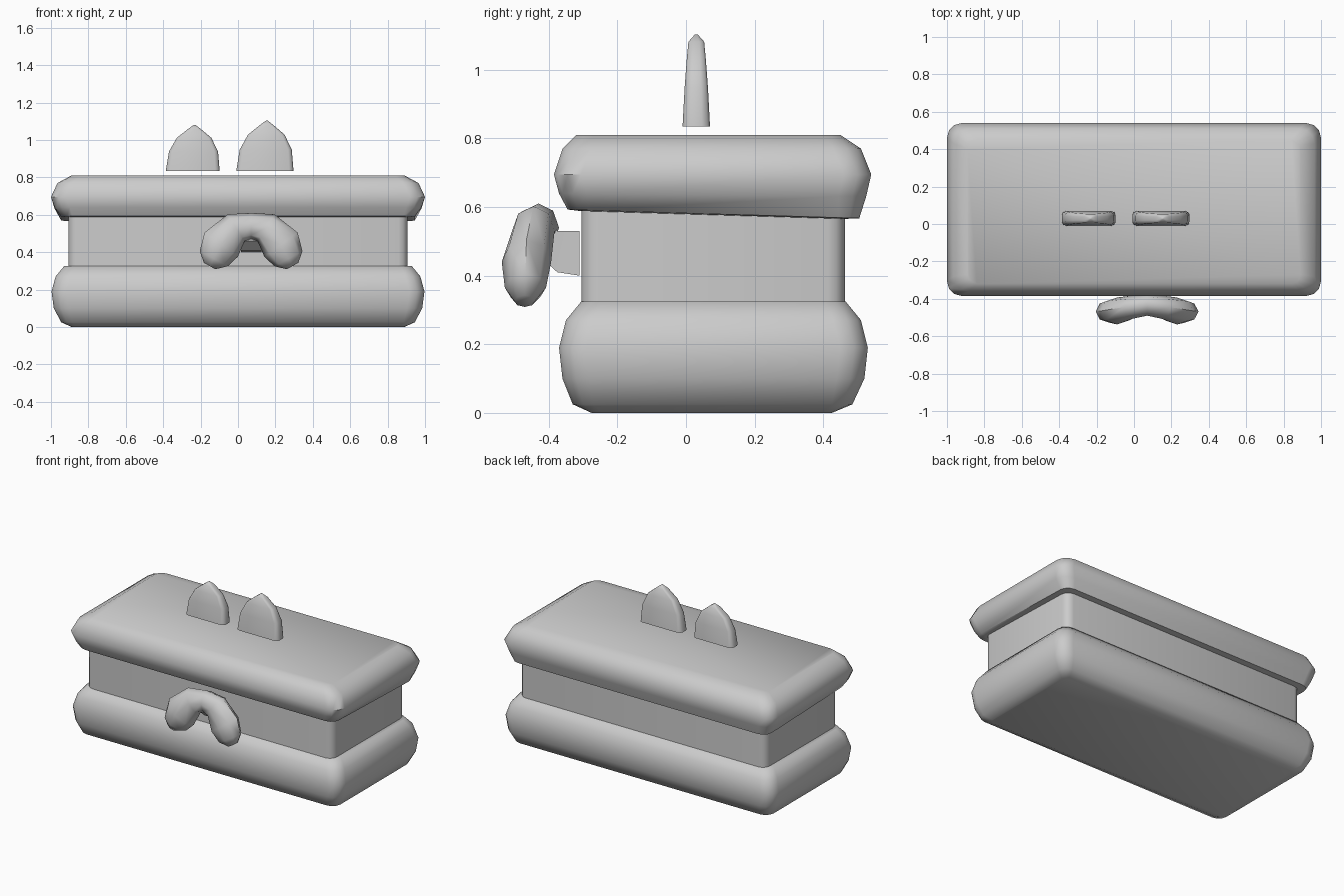
import bpy, bmesh, math
from mathutils import Vector

if "Cube" in bpy.data.objects:
    bpy.data.objects.remove(bpy.data.objects["Cube"])


def skin(name, rings, angle=40):
    """Join equal-length rings of points into a capped solid."""
    bm = bmesh.new()
    loops = [[bm.verts.new(p) for p in r] for r in rings]
    n = len(loops[0])
    for a, b in zip(loops, loops[1:]):
        for i in range(n):
            j = (i + 1) % n
            bm.faces.new((a[i], a[j], b[j], b[i]))
    bm.faces.new(loops[0][::-1])
    bm.faces.new(loops[-1])
    bmesh.ops.recalc_face_normals(bm, faces=bm.faces[:])
    me = bpy.data.meshes.new(name)
    bm.to_mesh(me)
    bm.free()
    ob = bpy.data.objects.new(name, me)
    bpy.context.collection.objects.link(ob)
    bpy.ops.object.select_all(action='DESELECT')
    ob.select_set(True)
    bpy.context.view_layer.objects.active = ob
    bpy.ops.object.shade_smooth_by_angle(angle=math.radians(angle))
    return ob


def round_rect(hx, y0, y1, z, r, slope=0.0, seg=3, cx=0.0):
    """Rounded rectangle at height z, tilted by slope along y."""
    pts = []
    cy, hy = (y0 + y1) / 2, (y1 - y0) / 2
    for k, (sx, sy) in enumerate(((1, 1), (-1, 1), (-1, -1), (1, -1))):
        for i in range(seg + 1):
            a = math.pi / 2 * (k + i / seg)
            y = cy + sy * (hy - r) + r * math.sin(a)
            pts.append((cx + sx * (hx - r) + r * math.cos(a), y, z + slope * (y - cy)))
    return pts


# Rounded slabs: half width, front y, back y, z, corner radius, slope
skin("lower_slab", [round_rect(*s) for s in (
    (0.89, -0.275, 0.425, 0.0, 0.03),
    (0.945, -0.33, 0.485, 0.025, 0.06),
    (0.985, -0.36, 0.52, 0.10, 0.08),
    (0.997, -0.37, 0.53, 0.19, 0.08),
    (0.975, -0.35, 0.51, 0.27, 0.08),
    (0.93, -0.305, 0.465, 0.325, 0.06))], 50)
skin("upper_slab", [round_rect(*s) for s in (
    (0.915, -0.31, 0.465, 0.577, 0.04, -0.03),
    (0.945, -0.345, 0.505, 0.58, 0.06, -0.03),
    (0.98, -0.37, 0.525, 0.635, 0.08, -0.01),
    (1.0, -0.385, 0.54, 0.695, 0.08),
    (0.965, -0.36, 0.51, 0.77, 0.08),
    (0.89, -0.32, 0.45, 0.81, 0.05))], 50)

# Recessed body between the slabs
skin("middle_body", [round_rect(0.907, -0.305, 0.463, z, 0.05) for z in (0.29, 0.61)])

# Pointed fins floating just above the top
for name, cx, w, h in (("left_fin", -0.242, 0.144, 0.245), ("right_fin", 0.144, 0.153, 0.268)):
    rings = []
    for t, fw, hy in ((0, 1, 0.04), (0.42, 0.91, 0.034), (0.72, 0.64, 0.028),
                      (0.92, 0.22, 0.023), (1.0, 0.03, 0.004)):
        hx = w * fw
        rings.append(round_rect(hx, 0.03 - hy, 0.03 + hy, 0.835 + h * t,
                                min(hx, hy) * 0.6, seg=2, cx=cx + 0.01 * t))
    skin(name, rings, 50)

# Arched handle: one half of the path (x offset, z, half width, y, half depth), then mirrored
half = [(-0.222, 0.326, 0.035, -0.47, 0.03), (-0.2, 0.365, 0.085, -0.468, 0.06),
        (-0.16, 0.44, 0.11, -0.465, 0.072), (-0.08, 0.53, 0.085, -0.445, 0.062)]
path = half + [(0, 0.54, 0.07, -0.43, 0.06)] + [(-p[0],) + p[1:] for p in half[::-1]]
rings = []
for i, (x, z, w, y, d) in enumerate(path):
    a, b = path[max(i - 1, 0)], path[min(i + 1, len(path) - 1)]
    t = Vector((b[0] - a[0], 0, b[1] - a[1])).normalized()
    side = Vector((-t.z, 0, t.x))
    c = Vector((x + 0.07, y, z))
    rings.append([c + side * w * math.cos(k * math.pi / 4)
                  + Vector((0, d * math.sin(k * math.pi / 4), 0)) for k in range(8)])
skin("handle_arch", rings, 60)

# Short stem joining the handle to the body
stem = []
for y, hx, z0, z1 in ((-0.43, 0.06, 0.46, 0.57), (-0.375, 0.055, 0.41, 0.53), (-0.31, 0.055, 0.40, 0.53)):
    stem.append([(0.07 - hx, y, z0), (0.07 + hx, y, z0), (0.07 + hx, y, z1), (0.07 - hx, y, z1)])
skin("handle_stem", stem, 30)
